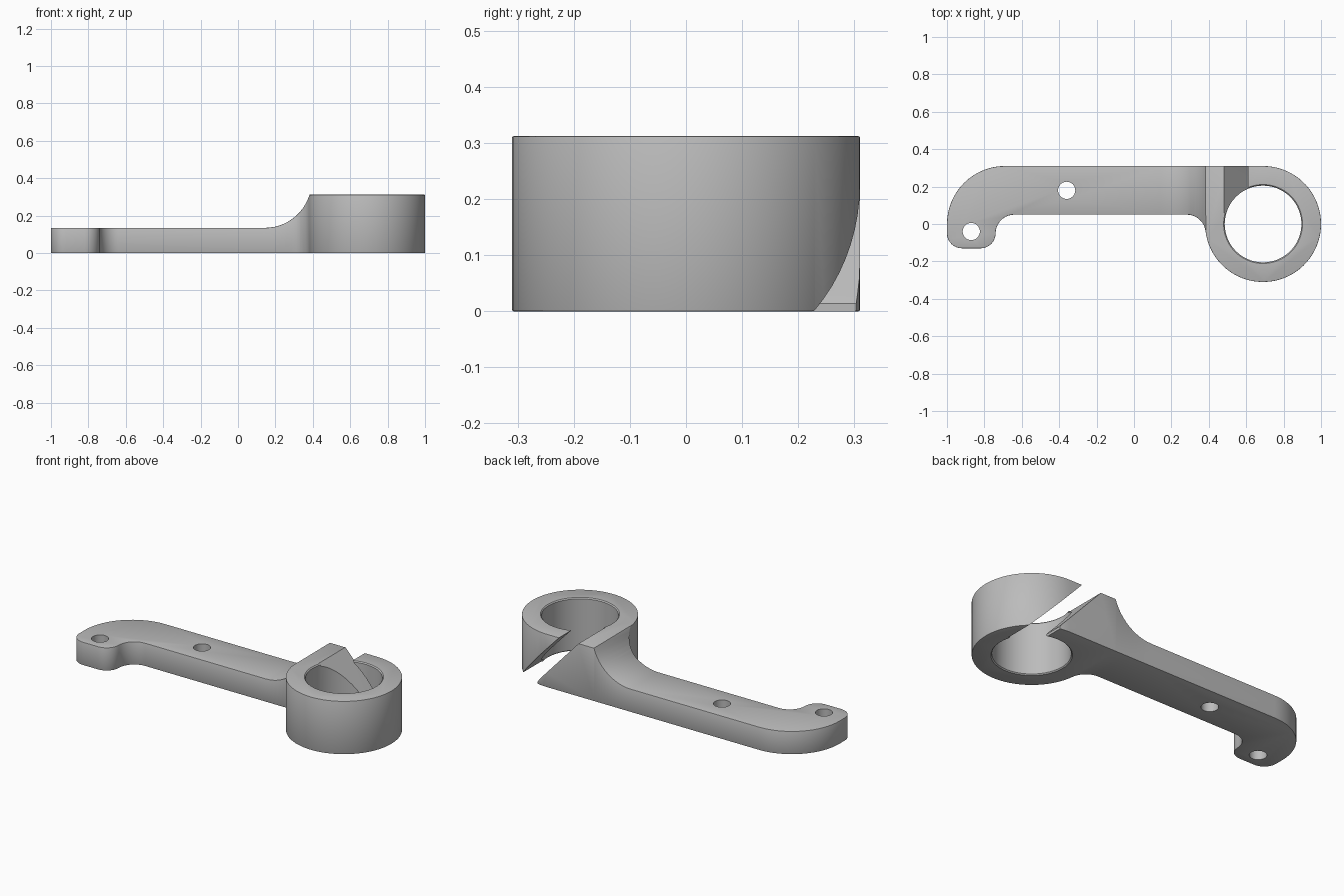
import bpy, bmesh
from math import sin, cos, pi, radians, degrees, atan2, sqrt

default = bpy.data.objects.get("Cube")
if default:
    bpy.data.objects.remove(default, do_unlink=True)

# Main sizes
TOP, ARM_H = 0.312, 0.135
RING_X, RING_R, BORE_R = 0.69, 0.31, 0.205
FILLET = 0.1

grey = bpy.data.materials.new("plain_grey")
grey.use_nodes = True
grey.diffuse_color = (0.5, 0.5, 0.5, 1)
grey.node_tree.nodes["Principled BSDF"].inputs["Base Color"].default_value = (0.5, 0.5, 0.5, 1)


def arc(cx, cy, r, a0, a1, n):
    return [(cx + r * cos(radians(a0 + (a1 - a0) * i / n)),
             cy + r * sin(radians(a0 + (a1 - a0) * i / n))) for i in range(n + 1)]


def make_object(name, bm):
    bmesh.ops.recalc_face_normals(bm, faces=bm.faces)
    mesh = bpy.data.meshes.new(name)
    bm.to_mesh(mesh)
    bm.free()
    obj = bpy.data.objects.new(name, mesh)
    bpy.context.collection.objects.link(obj)
    return obj


def extruded(points, offset):
    """Closed prism from a flat loop of 3D points."""
    bm = bmesh.new()
    base = bm.faces.new([bm.verts.new(p) for p in points])
    res = bmesh.ops.extrude_face_region(bm, geom=[base], use_keep_orig=True)
    moved = [g for g in res["geom"] if isinstance(g, bmesh.types.BMVert)]
    bmesh.ops.translate(bm, verts=moved, vec=offset)
    bmesh.ops.recalc_face_normals(bm, faces=bm.faces)
    return bm


def bore_cutter(name, x, y, r, height, chamfer, n):
    """Round cutter, flared at both mouths by the chamfer."""
    bm = bmesh.new()
    e = 0.05
    profile = [(r + chamfer + e, -e), (r, chamfer), (r, height - chamfer),
               (r + chamfer + e, height + e)] if chamfer else [(r, -e), (r, height + e)]
    loops = [[bm.verts.new((px, py, z)) for px, py in arc(x, y, rad, 0, 360 - 360 / n, n - 1)]
             for rad, z in profile]
    for a, b in zip(loops, loops[1:]):
        for i in range(n):
            j = (i + 1) % n
            bm.faces.new((a[i], a[j], b[j], b[i]))
    bm.faces.new(loops[0])
    bm.faces.new(loops[-1])
    return make_object(name, bm)


# Plan outline: hooked end, straight arm, fillet, ring
fy = 0.05 - FILLET
fx = RING_X - sqrt((RING_R + FILLET) ** 2 - fy ** 2)
join = degrees(atan2(-fy, RING_X - fx))
outline = []
for seg in (arc(-0.69, 0, 0.31, 90, 180, 16),
            arc(-0.92, -0.05, 0.08, 180, 270, 8),
            arc(-0.82, -0.05, 0.08, 270, 360, 8),
            arc(-0.64, fy, FILLET, 180, 90, 10),
            arc(fx, fy, FILLET, 90, join, 9),
            arc(RING_X, 0, RING_R, 180 + join, 450, 56)):
    for p in seg:
        if not outline or abs(p[0] - outline[-1][0]) + abs(p[1] - outline[-1][1]) > 1e-4:
            outline.append(p)
bm = extruded([(x, y, 0) for x, y in outline], (0, 0, TOP))

# Concave ramp from the arm up to the ring
ridge = fx + FILLET * cos(radians(join))
ramp_r = 0.25
end = degrees(atan2(TOP - ARM_H - ramp_r, sqrt(ramp_r ** 2 - (TOP - ARM_H - ramp_r) ** 2)))
run = ramp_r * cos(radians(end))
ramp = arc(ridge - run, ARM_H + ramp_r, ramp_r, -90, end, 12)


def top_height(x):
    if x <= ramp[0][0]:
        return ARM_H
    for (x0, z0), (x1, z1) in zip(ramp, ramp[1:]):
        if x <= x1 + 1e-4:
            return z0 + (z1 - z0) * (x - x0) / (x1 - x0)
    return TOP


for x, z in ramp:
    bmesh.ops.bisect_plane(bm, geom=bm.verts[:] + bm.edges[:] + bm.faces[:],
                           dist=0.0005, plane_co=(x, 0, 0), plane_no=(1, 0, 0))
for v in bm.verts:
    if v.co.z > TOP / 2:
        v.co.z = top_height(v.co.x)
bm.normal_update()

# Soften the rims of the top and the bottom
rims = [e for e in bm.edges if len(e.link_faces) == 2
        and sorted(abs(f.normal.z) > 0.05 for f in e.link_faces) == [False, True]]
bmesh.ops.bevel(bm, geom=rims, offset=0.011, segments=2, profile=0.5,
                affect='EDGES', clamp_overlap=True)
body = make_object("ring_arm", bm)
body.data.materials.append(grey)

# Cutters: ring bore, two pin holes, slanted slot through the back of the ring
slope = 0.29 / TOP
lift = 0.06
slot = [(0.483 - slope * lift, TOP + lift), (0.74, 0.032), (0.753, 0.014), (0.753, -lift),
        (0.90 + slope * lift, -lift), (0.61 - slope * lift, TOP + lift)]
cutters = [
    bore_cutter("bore_cutter", RING_X, 0, BORE_R, TOP, 0.006, 64),
    bore_cutter("middle_hole_cutter", -0.36, 0.18, 0.046, ARM_H, 0, 32),
    bore_cutter("end_hole_cutter", -0.87, -0.04, 0.046, ARM_H, 0, 32),
    make_object("slot_cutter", extruded([(x, 0.06, z) for x, z in slot], (0, 0.4, 0))),
]
bpy.context.view_layer.objects.active = body
for cutter in cutters:
    cutter.hide_render = True
    mod = body.modifiers.new(cutter.name, 'BOOLEAN')
    mod.operation = 'DIFFERENCE'
    mod.solver = 'EXACT'
    mod.object = cutter
    bpy.ops.object.modifier_apply(modifier=mod.name)
    bpy.data.objects.remove(cutter, do_unlink=True)

# Smooth shading with crisp corners
bpy.ops.object.select_all(action='DESELECT')
body.select_set(True)
bpy.ops.object.shade_smooth_by_angle(angle=radians(30))
